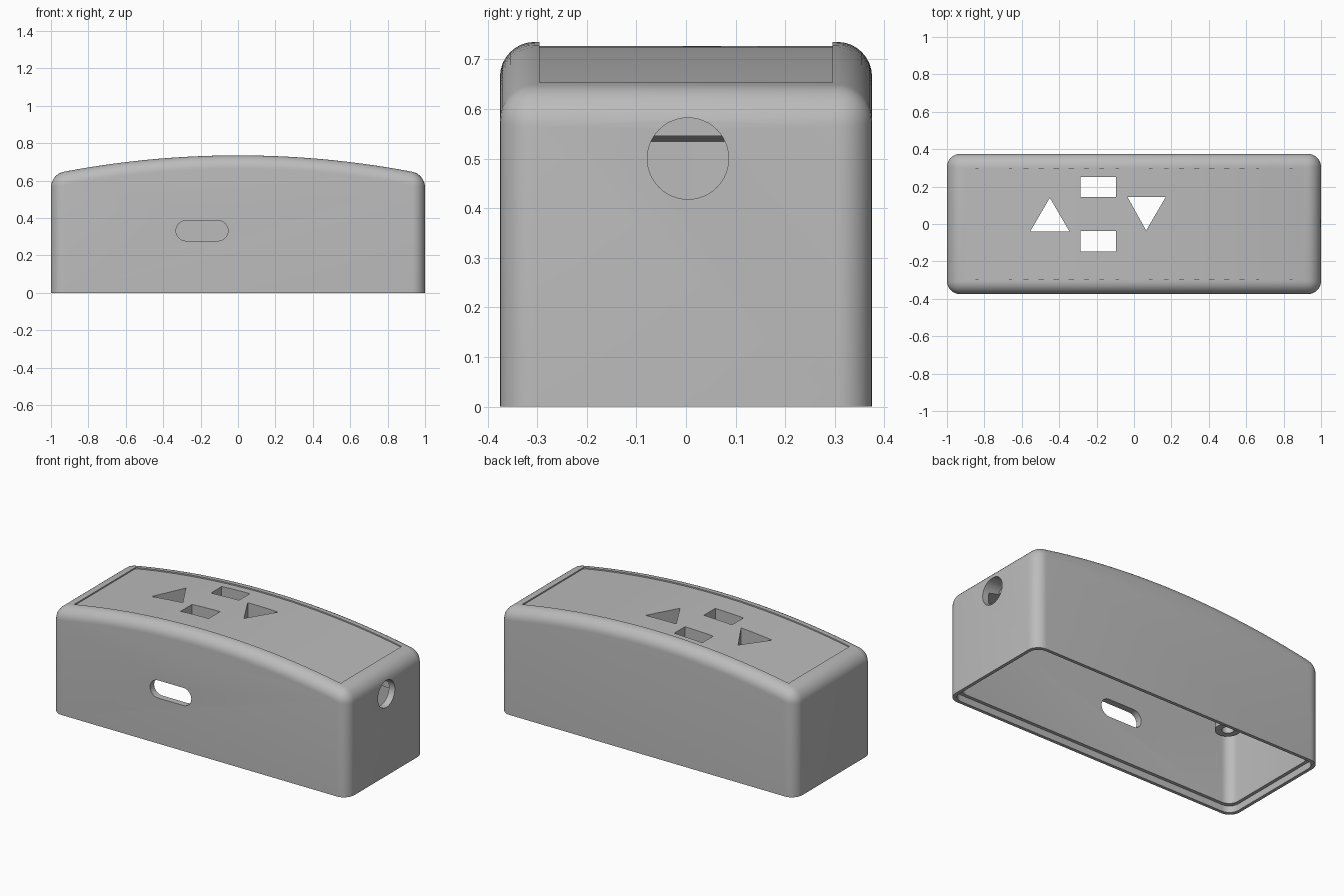
import bpy, bmesh, math
from mathutils import Matrix

if "Cube" in bpy.data.objects:
    bpy.data.objects.remove(bpy.data.objects["Cube"])

RADIUS = 5.0   # radius of the arched top


def arch(x, apex):
    return apex - RADIUS + math.sqrt(RADIUS ** 2 - x * x)


def finish(bm, name):
    bmesh.ops.recalc_face_normals(bm, faces=bm.faces)
    mesh = bpy.data.meshes.new(name)
    bm.to_mesh(mesh)
    bm.free()
    ob = bpy.data.objects.new(name, mesh)
    bpy.context.collection.objects.link(ob)
    return ob


def prism(name, points, vector):
    """Extrude a closed outline along a vector."""
    bm = bmesh.new()
    face = bm.faces.new([bm.verts.new(p) for p in points])
    out = bmesh.ops.extrude_face_region(bm, geom=[face])
    verts = [g for g in out["geom"] if isinstance(g, bmesh.types.BMVert)]
    bmesh.ops.translate(bm, verts=verts, vec=vector)
    return finish(bm, name)


def arched_block(name, hx, hy, z0, apex, radius, round_top=False, flat_top=None, steps=24):
    """Block with an arched (or flat) top and rounded upright corners."""
    xs = [hx - 2 * hx * i / steps for i in range(steps + 1)]
    if flat_top is not None:
        top = [(hx, -hy, flat_top), (-hx, -hy, flat_top)]
    else:
        top = [(x, -hy, arch(x, apex)) for x in xs]
    ob = prism(name, [(-hx, -hy, z0), (hx, -hy, z0)] + top, (0, 2 * hy, 0))
    bm = bmesh.new()
    bm.from_mesh(ob.data)
    edges = []
    for e in bm.edges:
        a, b = (v.co for v in e.verts)
        upright = abs(a.z - b.z) > 0.02 and abs(a.x - b.x) < 1e-4
        rim = (round_top and max(a.z, b.z) > z0 + 0.01
               and e.calc_face_angle(0) > math.radians(30))
        if upright or rim:
            edges.append(e)
    bmesh.ops.bevel(bm, geom=edges, offset=radius, segments=8, profile=0.5,
                    affect='EDGES', clamp_overlap=False)
    bmesh.ops.recalc_face_normals(bm, faces=bm.faces)
    bm.to_mesh(ob.data)
    bm.free()
    return ob


def cylinder(name, radius, depth, centre, axis='Z'):
    bm = bmesh.new()
    m = Matrix.Translation(centre)
    if axis == 'X':
        m = m @ Matrix.Rotation(math.pi / 2, 4, 'Y')
    bmesh.ops.create_cone(bm, cap_ends=True, segments=48, radius1=radius,
                          radius2=radius, depth=depth, matrix=m)
    return finish(bm, name)


def combine(target, tool, operation='DIFFERENCE'):
    mod = target.modifiers.new("cut", 'BOOLEAN')
    mod.operation, mod.solver, mod.object = operation, 'EXACT', tool
    bpy.context.view_layer.objects.active = target
    bpy.ops.object.modifier_apply(modifier=mod.name)
    bpy.data.objects.remove(tool, do_unlink=True)


# Outer housing, hollowed from below
body = arched_block("housing", 1.0, 0.375, 0, 0.735, 0.07, round_top=True)
combine(body, arched_block("cavity", 0.96, 0.335, -0.1, 0.627, 0.06))

# Step around the inside of the bottom rim
combine(body, arched_block("rim_step", 0.98, 0.355, -0.1, 0, 0.06, flat_top=0.04))

# Shallow label recess following the arched top
xs = [-0.9 + 1.8 * i / 24 for i in range(25)]
outline = [(x, -0.295, arch(x, 0.727)) for x in xs] + [(0.9, -0.295, 0.9), (-0.9, -0.295, 0.9)]
combine(body, prism("label_recess", outline, (0, 0.59, 0)))

# Screw bosses in the four corners
for sx in (-1, 1):
    for sy in (-1, 1):
        x, y = 0.87 * sx, 0.25 * sy
        combine(body, cylinder("boss", 0.07, 0.15, (x, y, 0.515)), 'UNION')
        combine(body, cylinder("boss_hole", 0.033, 0.2, (x, y, 0.46)))

# Button openings: two triangles and two rectangles
buttons = [
    [(-0.555, -0.04), (-0.345, -0.04), (-0.45, 0.14)],
    [(-0.035, 0.145), (0.065, -0.035), (0.17, 0.145)],
    [(-0.285, 0.145), (-0.095, 0.145), (-0.095, 0.25), (-0.285, 0.25)],
    [(-0.285, -0.147), (-0.095, -0.147), (-0.095, -0.037), (-0.285, -0.037)],
]
for pts in buttons:
    combine(body, prism("button_opening", [(x, y, 0.5) for x, y in pts], (0, 0, 0.4)))

# Rounded slot in the front wall
slot = []
for cx, start in ((-0.107, -90), (-0.278, 90)):
    for i in range(17):
        a = math.radians(start + i * 180 / 16)
        slot.append((cx + 0.054 * math.cos(a), -0.5, 0.332 + 0.054 * math.sin(a)))
combine(body, prism("front_slot", slot, (0, 0.25, 0)))

# Round cable hole in the right wall
combine(body, cylinder("cable_hole", 0.082, 0.2, (1.0, 0.004, 0.5), 'X'))

# Plain grey finish
grey = bpy.data.materials.new("grey_plastic")
grey.diffuse_color = (0.5, 0.5, 0.5, 1)
grey.use_nodes = True
grey.node_tree.nodes["Principled BSDF"].inputs["Base Color"].default_value = grey.diffuse_color
body.data.materials.clear()
body.data.materials.append(grey)
for p in body.data.polygons:
    p.material_index = 0
bpy.ops.object.select_all(action='DESELECT')
body.select_set(True)
bpy.context.view_layer.objects.active = body
bpy.ops.object.shade_smooth_by_angle(angle=math.radians(25))
